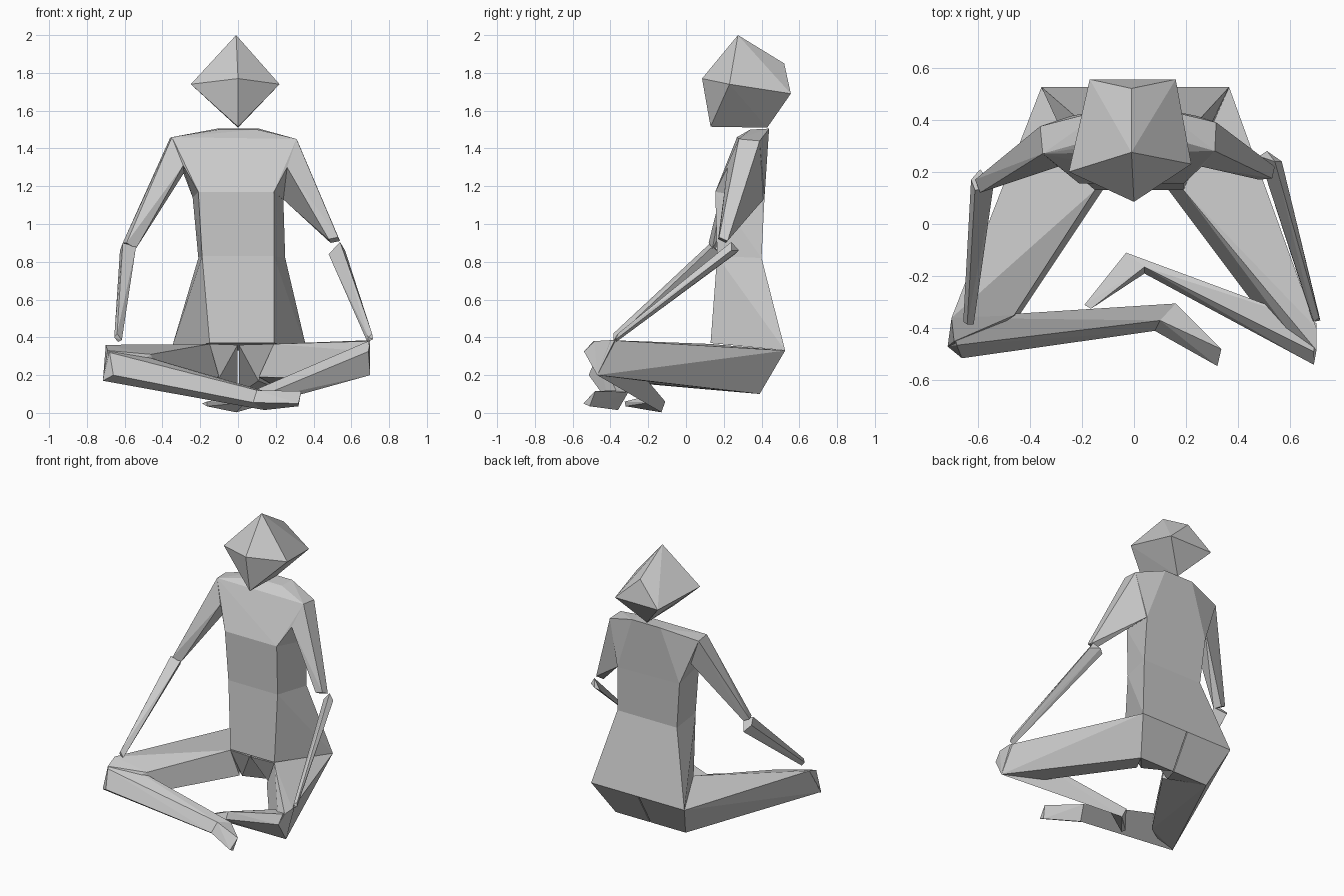
import bpy, bmesh, math


def hull(name, *rings):
    """Faceted solid: consecutive cross-sections are wrapped pairwise."""
    bm = bmesh.new()
    pairs = list(zip(rings, rings[1:])) or [(rings[0], [])]
    for a, b in pairs:
        verts = [bm.verts.new(p) for p in list(a) + list(b)]
        out = bmesh.ops.convex_hull(bm, input=verts)
        junk = {g for g in out["geom_interior"] + out["geom_unused"]
                if isinstance(g, bmesh.types.BMVert)}
        bmesh.ops.delete(bm, geom=list(junk), context='VERTS')
    bmesh.ops.dissolve_limit(bm, angle_limit=math.radians(2),
                             verts=bm.verts[:], edges=bm.edges[:])
    bmesh.ops.recalc_face_normals(bm, faces=bm.faces[:])
    me = bpy.data.meshes.new(name)
    bm.to_mesh(me)
    bm.free()
    ob = bpy.data.objects.new(name, me)
    bpy.context.collection.objects.link(ob)
    return ob


# Head: diamond front with a nose point, lofted to a smaller diamond back
brow = [(-.01, .275, 2.0), (-.25, .20, 1.74), (0, .13, 1.515), (.22, .23, 1.74)]
nose = [(0, .085, 1.77)]
back = [(-.01, .52, 1.85), (-.17, .555, 1.69), (0, .43, 1.51), (.16, .555, 1.69)]
hull("head", nose + brow, back)

# Torso: hips, waist, ribs, then a chest that spreads to the shoulders
hips = [(-.15, .13, .37), (.19, .13, .37), (.365, .525, .33), (-.355, .525, .33)]
waist = [(-.19, .165, .83), (.19, .165, .83), (.25, .40, .82), (-.21, .40, .82)]
ribs = [(-.21, .155, 1.17), (.19, .155, 1.17), (.24, .415, 1.13), (-.24, .415, 1.14)]
neck = [(-.1, .34, 1.5), (.1, .34, 1.5), (.11, .44, 1.505), (-.11, .44, 1.505)]
hull("torso", hips, waist, ribs)

# Shoulder sections: top front, top back, armpit back, armpit front
shoulder_l = [(-.35, .27, 1.46), (-.36, .375, 1.455), (-.28, .36, 1.28), (-.29, .22, 1.31)]
shoulder_r = [(.31, .28, 1.45), (.315, .39, 1.44), (.24, .41, 1.13), (.26, .22, 1.30)]
hull("chest", ribs + neck + shoulder_l + shoulder_r)

# Upper arms
hull("upper_arm_left", shoulder_l,
     [(-.61, .17, .90), (-.59, .12, .90), (-.54, .14, .87), (-.57, .18, .88)])
hull("upper_arm_right", shoulder_r,
     [(.53, .175, .93), (.54, .22, .91), (.49, .21, .90), (.48, .17, .92)])

# Forearms, resting on the knees
hull("forearm_left",
     [(-.625, .17, .86), (-.61, .13, .90), (-.54, .14, .88), (-.59, .21, .82)],
     [(-.655, -.375, .40), (-.64, -.385, .42), (-.615, -.385, .385), (-.635, -.37, .375)])
hull("forearm_right",
     [(.54, .24, .905), (.567, .24, .86), (.48, .26, .84), (.51, .28, .86)],
     [(.71, -.36, .42), (.715, -.37, .39), (.685, -.37, .375), (.69, -.375, .40)])

# Pelvis: two blocks meeting at the centre, mirrored by side
for side, x_front, x_back in (("left", -.15, -.355), ("right", .19, .365)):
    low = .27 if x_back > 0 else -.27
    mid = .005 if x_back > 0 else -.002
    hull("pelvis_" + side,
         [(x_front, .13, .365), (mid, .13, .36), (mid, .525, .33), (x_back, .525, .33)],
         [(mid, .39, .10), (low, .39, .10), (low * .4, .2, .17)])

# Thighs, spread outward to the knees
knee_l = [(-.70, -.36, .36), (-.69, -.45, .33), (-.715, -.47, .175), (-.66, -.50, .19)]
knee_r = [(.70, -.40, .385), (.70, -.485, .38), (.69, -.54, .325), (.70, -.47, .2)]
hull("thigh_left",
     [(-.355, .525, .33), (-.15, .13, .365), (-.27, .39, .10), (-.10, .16, .19)],
     knee_l + [(-.46, -.35, .31), (-.44, -.35, .17)])
hull("thigh_right",
     [(.365, .525, .33), (.19, .13, .365), (.27, .39, .10), (.11, .16, .19)],
     knee_r + [(.52, -.32, .33), (.47, -.32, .18)])

# Shins and feet, crossed in front
hull("shin_and_foot_left",
     [(-.70, -.36, .36), (-.68, -.465, .32), (-.66, -.515, .20), (-.715, -.47, .17)],
     [(.16, -.305, .11), (.10, -.37, .12), (.08, -.41, .055), (.14, -.36, .015)],
     [(.335, -.48, .115), (.32, -.545, .05), (.32, -.51, .035)])
hull("shin_and_foot_right",
     [(.70, -.38, .38), (.69, -.49, .38), (.69, -.54, .325), (.70, -.47, .2)],
     [(-.03, -.11, .06), (.04, -.165, .10), (.04, -.19, .055), (-.01, -.13, .003)],
     [(-.19, -.31, .05), (-.165, -.325, .06), (-.165, -.32, .035)])
